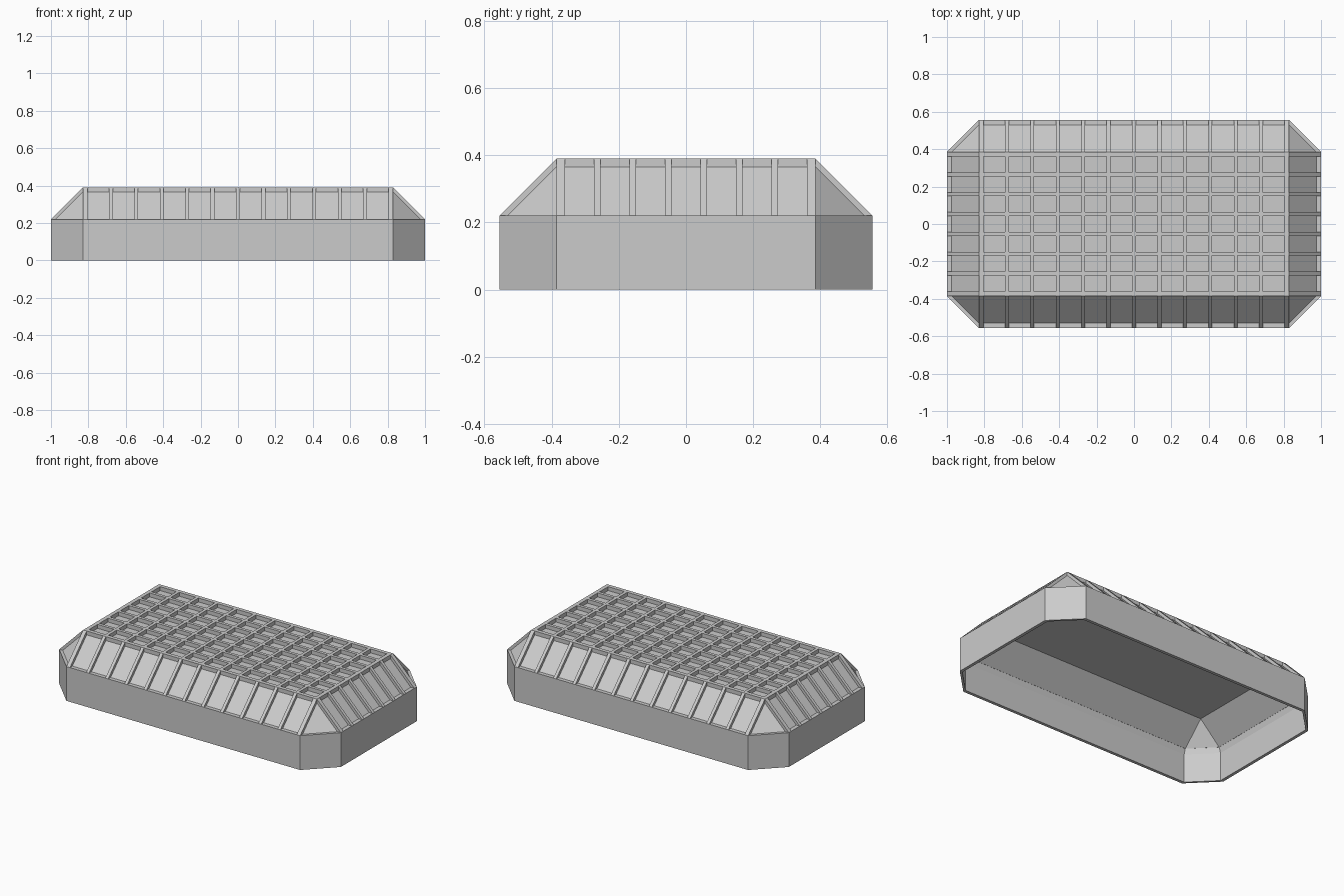
import bpy, bmesh

if "Cube" in bpy.data.objects:
    bpy.data.objects.remove(bpy.data.objects["Cube"])

HX, HY = 1.0, 0.555      # outer half sizes
TX, TY = 0.83, 0.385     # flat roof half sizes
EAVE, TOP, D = 0.22, 0.39, 0.025


def finish(name, bm):
    bmesh.ops.remove_doubles(bm, verts=bm.verts, dist=1e-5)
    bmesh.ops.recalc_face_normals(bm, faces=bm.faces)
    me = bpy.data.meshes.new(name)
    bm.to_mesh(me)
    bm.free()
    ob = bpy.data.objects.new(name, me)
    bpy.context.collection.objects.link(ob)
    return ob


def octagon(inset, z):
    x, y = HX - inset, HY - inset
    return [(TX, y, z), (-TX, y, z), (-x, TY, z), (-x, -TY, z),
            (-TX, -y, z), (TX, -y, z), (x, -TY, z), (x, TY, z)]


def roof_rect(z):
    return [(sx * TX, sy * TY, z) for sx, sy in
            ((1, 1), (-1, 1), (-1, 1), (-1, -1), (-1, -1), (1, -1), (1, -1), (1, 1))]


def loft(name, rings, closed):
    bm = bmesh.new()
    vs = [[bm.verts.new(p) for p in r] for r in rings]
    pairs = list(zip(vs, vs[1:])) + ([(vs[-1], vs[0])] if closed else [])
    for a, b in pairs:
        for i in range(8):
            j = (i + 1) % 8
            # the roof rectangle repeats corners, so collapse those to triangles
            quad = [a[i], a[j], b[j], b[i]]
            pts = []
            for v in quad:
                if all((v.co - w.co).length > 1e-6 for w in pts):
                    pts.append(v)
            if len(pts) > 2:
                bm.faces.new(pts)
    if not closed:
        for r in (vs[0], vs[-1]):
            bm.faces.new([r[0], r[1], r[3], r[5]])
    return finish(name, bm)


def arch(name, half, top_half, a, b, axis):
    """Trapezoid rib following the roof section, extruded from a to b."""
    side = [(half, EAVE), (top_half, TOP)]
    inner = [(top_half, TOP - D), (half - D, EAVE)]
    prof = side[::-1] + side[:1]
    prof = ([(-u, z) for u, z in side] + side[::-1]
            + inner[::-1] + [(-u, z) for u, z in inner])
    bm = bmesh.new()
    place = (lambda u, z, t: (t, u, z)) if axis == 'X' else (lambda u, z, t: (u, t, z))
    r0 = [bm.verts.new(place(u, z, a)) for u, z in prof]
    r1 = [bm.verts.new(place(u, z, b)) for u, z in prof]
    n = len(prof)
    for i in range(n):
        j = (i + 1) % n
        bm.faces.new((r0[i], r0[j], r1[j], r1[i]))
    # end caps as three quads: slope, flat top, slope
    for r in (r0, r1):
        bm.faces.new((r[0], r[1], r[6], r[7]))
        bm.faces.new((r[1], r[2], r[5], r[6]))
        bm.faces.new((r[2], r[3], r[4], r[5]))
    return finish(name, bm)


def rib_row(name, count, half, top_half, span, axis):
    pitch = 2 * (span - 0.015) / count
    for i in range(count + 1):
        c = -span + 0.015 + i * pitch
        a, b = c - 0.01, c + 0.01
        if i == 0:
            a = -span
        if i == count:
            b = span
        arch(f"{name}_{i + 1}", half, top_half, a, b, axis)


# hollow lower wall and the rim band on it
loft("lower_wall", [octagon(0, 0), octagon(0, 0.185),
                    octagon(0.02, 0.185), octagon(0.02, 0)], True)
loft("rim_band", [octagon(0, 0.185), octagon(0, EAVE),
                  octagon(0.03, EAVE), octagon(0.02, 0.185)], True)

# recessed roof panels, a thin shell with sloping sides and corner triangles
loft("roof_panels", [roof_rect(TOP - D), octagon(D, EAVE),
                     octagon(D + 0.006, EAVE), roof_rect(TOP - D - 0.006)], False)

# raised ribs crossing the roof both ways: 12 x 7 panels
rib_row("cross_rib", 12, HY, TY, TX, 'X')
rib_row("long_rib", 7, HX, TX, TY, 'Y')
